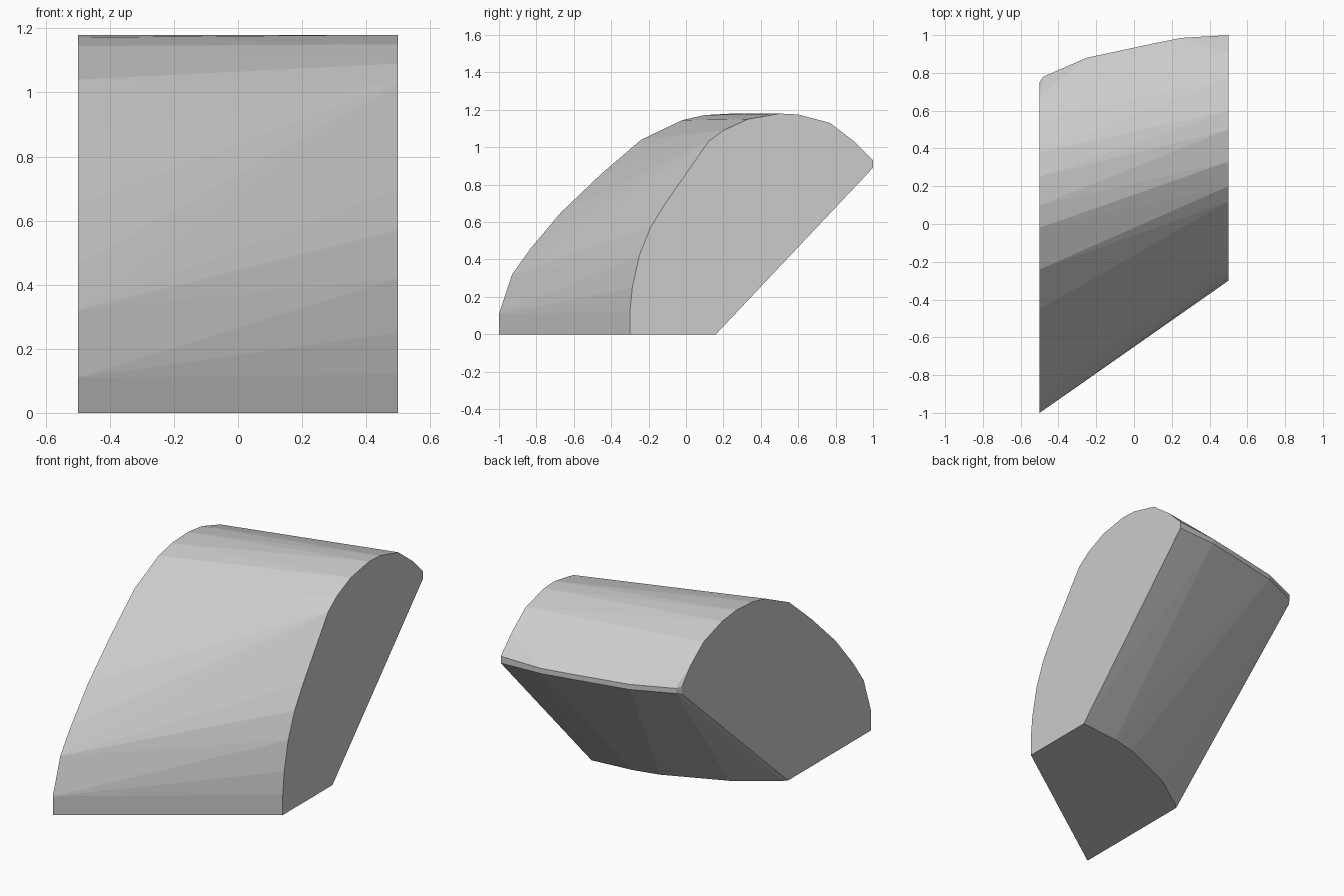
import bpy, bmesh, math

if "Cube" in bpy.data.objects:
    bpy.data.objects.remove(bpy.data.objects["Cube"])

# Side outlines as (y, z); the skin between them is a taut convex shell
right_side = [(-.30, 0), (-.30, .12), (-.287, .25), (-.25, .42), (-.19, .57),
              (-.11, .70), (.12, 1.03), (.20, 1.09), (.33, 1.15), (.50, 1.18),
              (.60, 1.175), (.77, 1.13), (.90, 1.03), (1.0, .93), (1.0, .89), (.16, 0)]
left_side = [(-1, 0), (-1, .11), (-.93, .32), (-.83, .46), (-.67, .65),
             (-.45, .86), (-.24, 1.04), (-.02, 1.145), (.10, 1.172), (.25, 1.18),
             (.38, 1.165), (.55, 1.11), (.67, 1.02), (.75, .925), (.75, .88), (-.23, 0)]

# Bowed back: (x, bottom y, upper edge y)
back_bow = [(-.48, -.21, .78), (-.25, -.05, .88), (.10, .10, .955), (.25, .135, .985)]

points = [(.5, y, z) for y, z in right_side] + [(-.5, y, z) for y, z in left_side]
for x, low, high in back_bow:
    points += [(x, low, 0), (x, high, .89), (x, high, .92)]

bm = bmesh.new()
for p in points:
    bm.verts.new(p)
hull = bmesh.ops.convex_hull(bm, input=bm.verts[:])
loose = {v for v in bm.verts if not v.link_faces}
bmesh.ops.delete(bm, geom=list(loose), context='VERTS')
# Merge the flat ends and base into single faces
bmesh.ops.dissolve_limit(bm, angle_limit=math.radians(0.3),
                         verts=bm.verts[:], edges=bm.edges[:])
bmesh.ops.recalc_face_normals(bm, faces=bm.faces[:])

mesh = bpy.data.meshes.new("slanted_block")
bm.to_mesh(mesh)
bm.free()
block = bpy.data.objects.new("slanted_block", mesh)
bpy.context.collection.objects.link(block)
